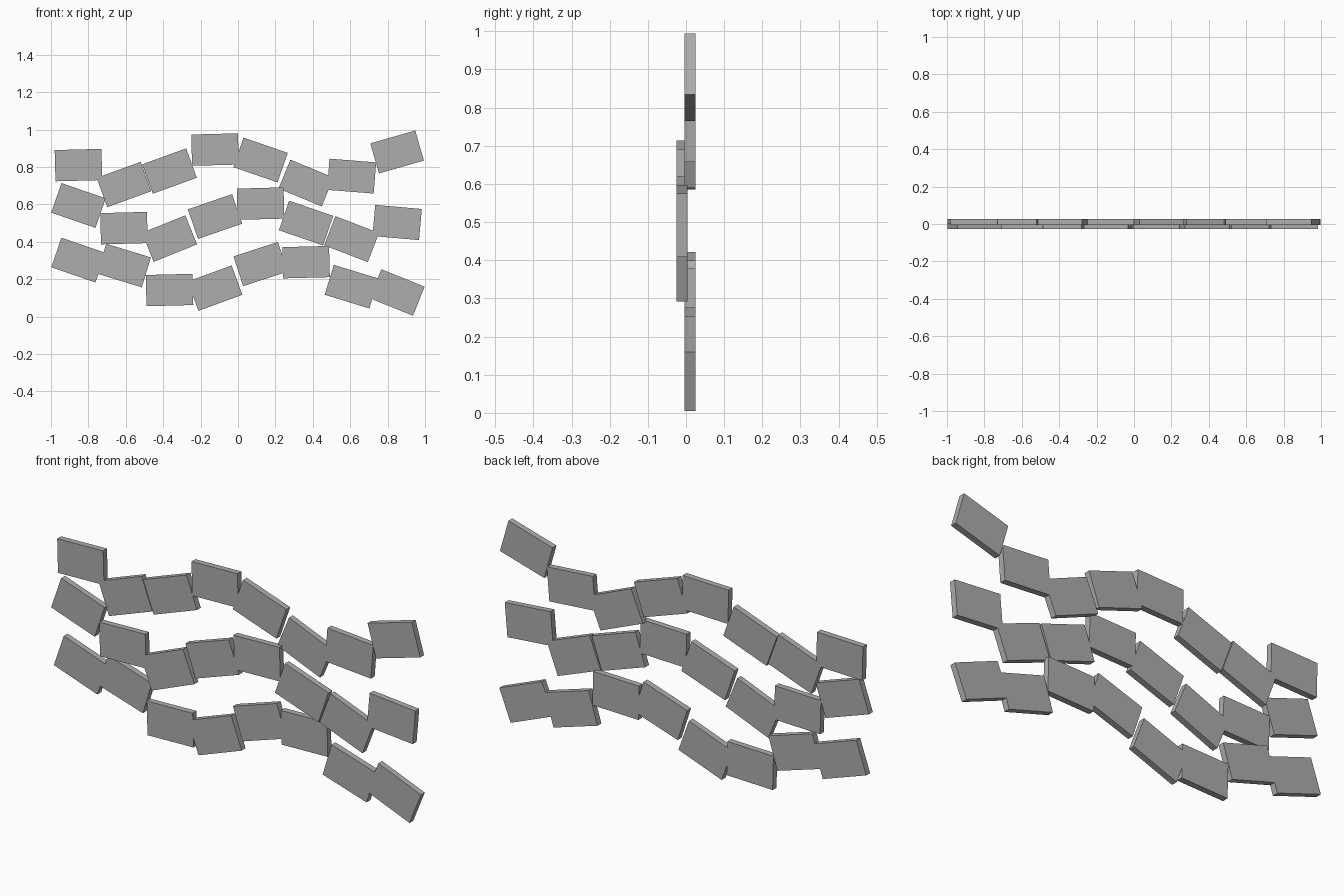
import bpy
import math

if "Cube" in bpy.data.objects:
    bpy.data.objects.remove(bpy.data.objects["Cube"])

# One plain grey for every tile
grey = bpy.data.materials.new("mid_grey")
grey.diffuse_color = (0.42, 0.42, 0.42, 1.0)
grey.use_nodes = True
grey.node_tree.nodes["Principled BSDF"].inputs["Base Color"].default_value = grey.diffuse_color

WIDTH, HEIGHT, THICK = 0.25, 0.167, 0.03

# Tile centres are evenly spaced along x
START_X, STEP_X = -0.853, 0.2434

# Each row: name, depth position, then (height, tilt in degrees) per tile
ROWS = [
    ("upper", 0.0105, [(0.81, 1.5), (0.706, 20), (0.778, 20), (0.893, 1.5),
                       (0.837, -19), (0.714, -22.5), (0.751, -4.5), (0.88, 16)]),
    ("middle", -0.0105, [(0.594, -19), (0.473, 1.5), (0.417, 22), (0.535, 19),
                         (0.604, 1.5), (0.50, -19), (0.414, -21), (0.503, -5)]),
    ("lower", 0.0105, [(0.302, -19), (0.273, -17), (0.142, 1.5), (0.152, 20),
                       (0.281, 18), (0.291, 1.5), (0.16, -17), (0.129, -22)]),
]


def add_tile(name, x, y, z, tilt):
    """A thin flat box, tilted in the front plane."""
    bpy.ops.mesh.primitive_cube_add(size=1, location=(x, y, z),
                                    rotation=(0, -math.radians(tilt), 0))
    tile = bpy.context.object
    tile.name = name
    tile.scale = (WIDTH, THICK, HEIGHT)
    tile.data.materials.append(grey)


# Three wavy rows of tiles
for row, y, tiles in ROWS:
    for i, (z, tilt) in enumerate(tiles):
        add_tile(f"{row}_tile_{i + 1}", START_X + i * STEP_X, y, z, tilt)
